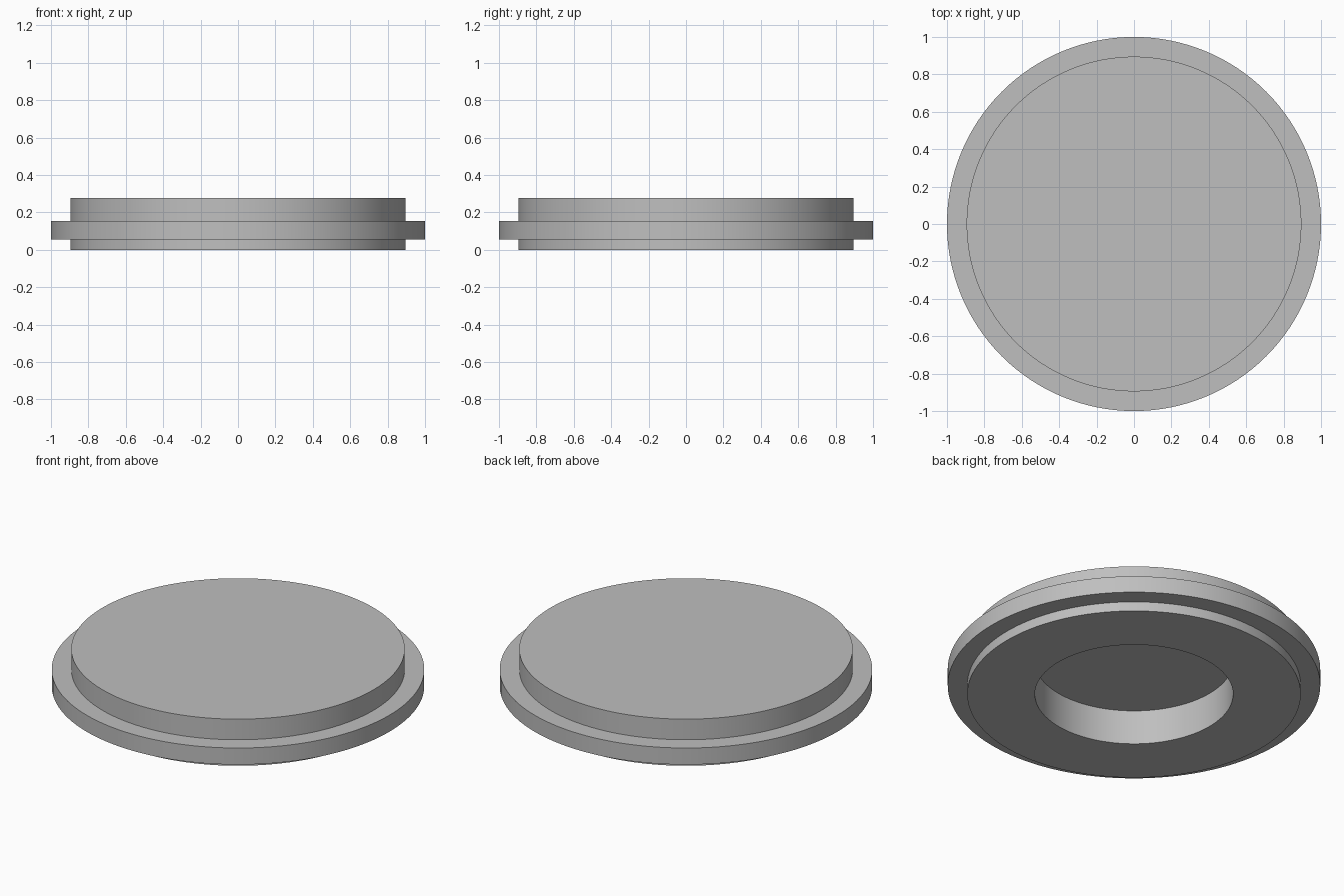
import bpy, bmesh, math

if "Cube" in bpy.data.objects:
    bpy.data.objects.remove(bpy.data.objects["Cube"])

SEGMENTS = 128

grey = bpy.data.materials.new("plain grey")
grey.diffuse_color = (0.52, 0.52, 0.52, 1.0)
grey.use_nodes = True
grey.node_tree.nodes["Principled BSDF"].inputs["Base Color"].default_value = grey.diffuse_color


def lathe(name, profile):
    """Spin a radius/height profile around the z axis."""
    bm = bmesh.new()
    verts = [bm.verts.new((r, 0, z)) for r, z in profile]
    edges = [bm.edges.new(pair) for pair in zip(verts, verts[1:])]
    bmesh.ops.spin(bm, geom=verts + edges, cent=(0, 0, 0), axis=(0, 0, 1),
                   angle=math.tau, steps=SEGMENTS, use_duplicate=False)
    bmesh.ops.remove_doubles(bm, verts=bm.verts, dist=1e-4)
    bmesh.ops.recalc_face_normals(bm, faces=bm.faces)
    mesh = bpy.data.meshes.new(name)
    bm.to_mesh(mesh)
    bm.free()
    mesh.materials.append(grey)
    obj = bpy.data.objects.new(name, mesh)
    bpy.context.collection.objects.link(obj)
    bpy.context.view_layer.objects.active = obj
    obj.select_set(True)
    bpy.ops.object.shade_smooth_by_angle(angle=math.radians(30))
    obj.select_set(False)
    return obj


# Flanged cap: solid top, projecting rim, round blind recess underneath
lathe("flanged_cap", [
    (0, 0.276),
    (0.895, 0.276), (0.895, 0.154),   # upper disc
    (1.0, 0.154), (1.0, 0.056),       # rim
    (0.895, 0.056), (0.895, 0),       # lower disc
    (0.532, 0), (0.532, 0.204),       # recess wall
    (0, 0.204),                       # recess floor
])
